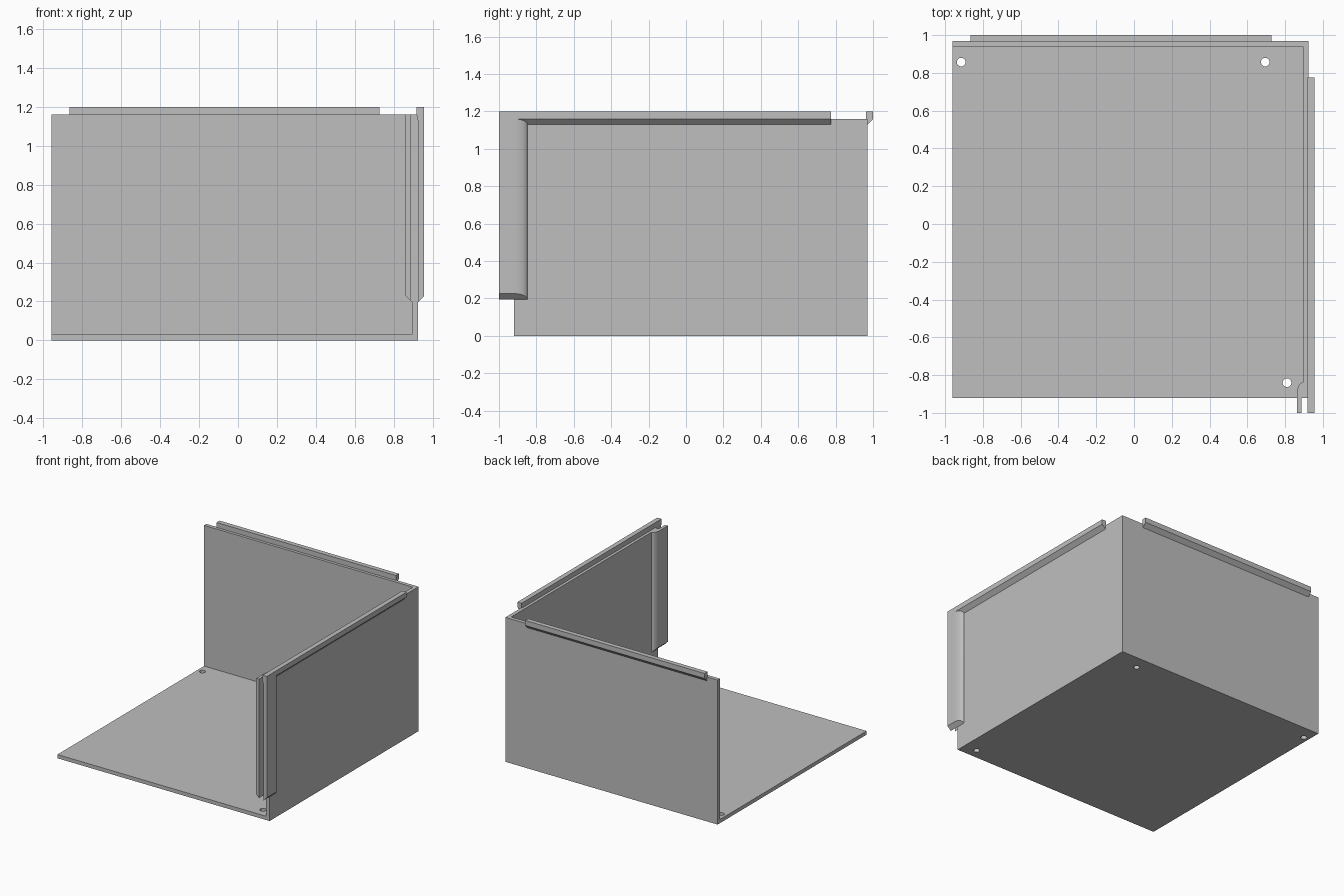
import bpy, bmesh, math
from mathutils import Vector, Matrix

cube = bpy.data.objects.get("Cube")
if cube:
    bpy.data.objects.remove(cube, do_unlink=True)

grey = bpy.data.materials.new("light grey")
grey.use_nodes = True
colour = (0.52, 0.52, 0.52, 1)
grey.diffuse_color = colour
grey.node_tree.nodes["Principled BSDF"].inputs["Base Color"].default_value = colour


def finish(name, bm):
    bmesh.ops.recalc_face_normals(bm, faces=bm.faces)
    mesh = bpy.data.meshes.new(name)
    bm.to_mesh(mesh)
    bm.free()
    mesh.materials.append(grey)
    obj = bpy.data.objects.new(name, mesh)
    bpy.context.collection.objects.link(obj)
    return obj


def activate(obj):
    bpy.ops.object.select_all(action='DESELECT')
    obj.select_set(True)
    bpy.context.view_layer.objects.active = obj


def box(name, low, high):
    low, high = Vector(low), Vector(high)
    bm = bmesh.new()
    bmesh.ops.create_cube(bm, size=1)
    for v in bm.verts:
        v.co = (low + high) / 2 + v.co * (high - low)
    return finish(name, bm)


def prism(name, start, end):
    """Solid between two matching outlines."""
    bm = bmesh.new()
    a = [bm.verts.new(p) for p in start]
    b = [bm.verts.new(p) for p in end]
    bm.faces.new(a)
    bm.faces.new(b[::-1])
    for i in range(len(a)):
        j = (i + 1) % len(a)
        bm.faces.new((a[i], a[j], b[j], b[i]))
    return finish(name, bm)


def cut(obj, cutter):
    cutter.hide_render = True
    activate(obj)
    mod = obj.modifiers.new("cut", 'BOOLEAN')
    mod.operation = 'DIFFERENCE'
    mod.solver = 'EXACT'
    mod.object = cutter
    bpy.ops.object.modifier_apply(modifier=mod.name)
    bpy.data.objects.remove(cutter, do_unlink=True)


# Floor with a back wall and a left wall, hollowed from one block
LEFT, BACK, FRONT, TOP, THICK = 0.925, 0.97, -0.92, 1.16, 0.03
shell = box("floor_and_walls", (-0.96, FRONT, 0), (LEFT, BACK, TOP))
cut(shell, box("hollow", (-2, -2, THICK), (LEFT - THICK, BACK - THICK, 2)))

# Screw holes through the floor
for x, y in ((-0.915, 0.857), (0.695, 0.857), (0.81, -0.84)):
    bm = bmesh.new()
    bmesh.ops.create_cone(bm, cap_ends=True, segments=32, radius1=0.023,
                          radius2=0.023, depth=0.2,
                          matrix=Matrix.Translation((x, y, 0)))
    cut(shell, finish("hole", bm))

# Lips along the wall tops: (distance from wall face, height)
lip = [(-0.007, TOP), (-0.007, 1.2), (0.031, 1.2), (0.031, 1.16), (0, 1.129)]
prism("back_lip", [(-0.865, BACK + d, z) for d, z in lip],
      [(0.728, BACK + d, z) for d, z in lip])
prism("left_lip", [(LEFT + d, -1, z) for d, z in lip],
      [(LEFT + d, 0.775, z) for d, z in lip])


def fin(name, face, side, depth, y_arc, y_end, rest):
    """Upright guide that bulges from a wall face, with a sloped underside."""
    outline = [(face + side * depth, -1)]
    for i in range(11):
        t = math.pi / 2 * (1 - i / 10)
        outline.append((face + side * depth * math.sin(t),
                        y_arc + (y_end - y_arc) * math.cos(t)))
    outline += rest
    obj = prism(name, [(x, y, 0.195 + side * (x - face)) for x, y in outline],
                [(x, y, TOP) for x, y in outline])
    activate(obj)
    bpy.ops.object.shade_smooth_by_angle(angle=math.radians(32))


# Two guides forming a slot at the front edge of the left wall
fin("outer_guide", LEFT, 1, 0.031, FRONT, -0.847, [(LEFT, -1)])
fin("inner_guide", LEFT - THICK, -1, 0.033, -0.9, -0.838,
    [(LEFT - THICK, FRONT), (0.886, FRONT), (0.886, -1)])
